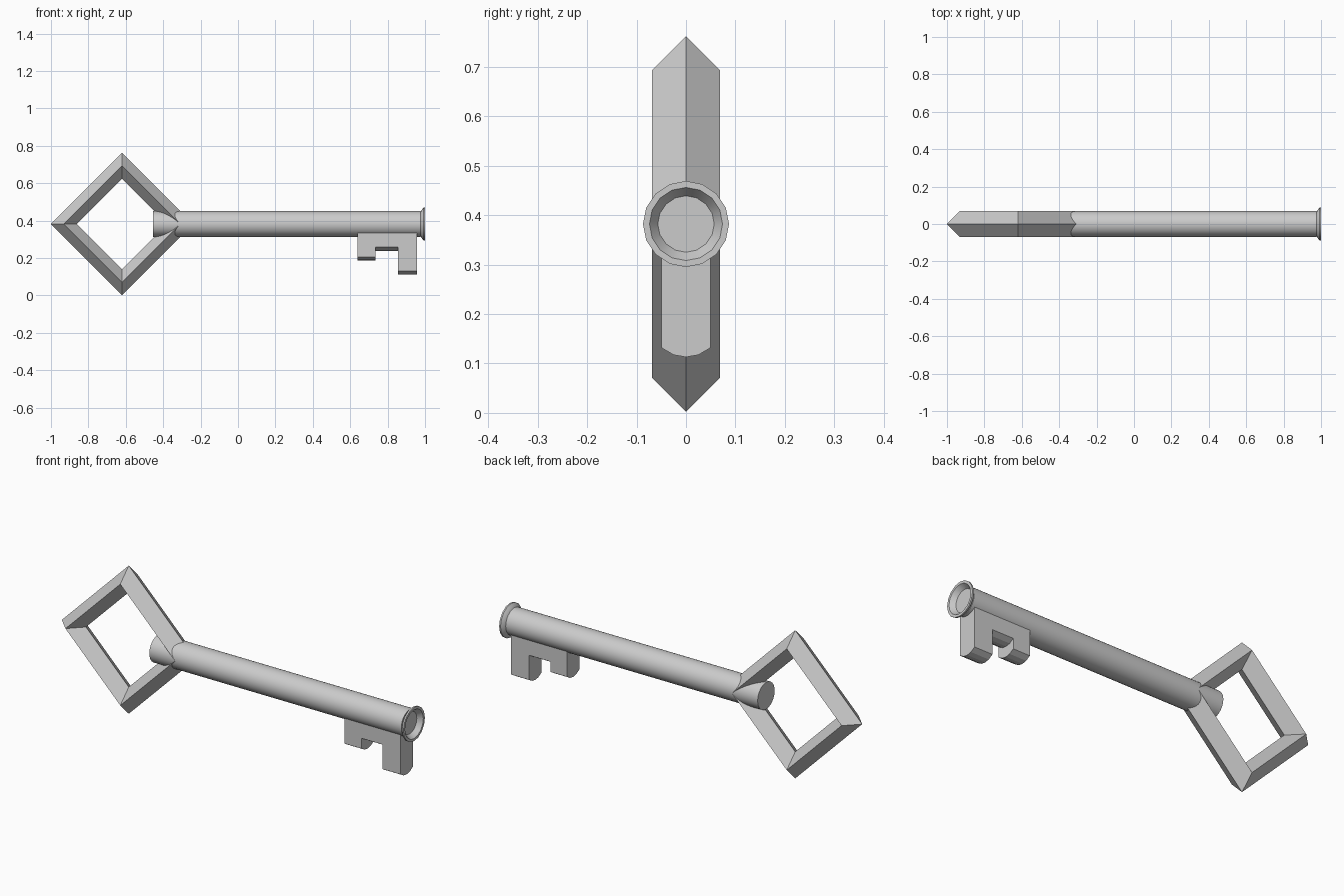
import bpy, bmesh
from math import cos, sin, pi, sqrt

if "Cube" in bpy.data.objects:
    bpy.data.objects.remove(bpy.data.objects["Cube"])

AXIS_Z = 0.382

metal = bpy.data.materials.new("grey_metal")
metal.use_nodes = True
grey = (0.6, 0.6, 0.6, 1)
metal.diffuse_color = grey
metal.node_tree.nodes["Principled BSDF"].inputs["Base Color"].default_value = grey


def finish(name, bm, smooth=False):
    bmesh.ops.recalc_face_normals(bm, faces=bm.faces)
    mesh = bpy.data.meshes.new(name)
    bm.to_mesh(mesh)
    bm.free()
    mesh.materials.append(metal)
    obj = bpy.data.objects.new(name, mesh)
    bpy.context.collection.objects.link(obj)
    if smooth:
        bpy.ops.object.select_all(action="DESELECT")
        obj.select_set(True)
        bpy.context.view_layer.objects.active = obj
        bpy.ops.object.shade_smooth_by_angle(angle=pi / 6)
    return obj


def loft(name, rings, closed=False, smooth=False):
    """Skin a row of point rings; cap the ends unless the row is closed."""
    bm = bmesh.new()
    loops = [[bm.verts.new(p) for p in ring] for ring in rings]
    n = len(loops[0])
    pairs = list(zip(loops, loops[1:]))
    if closed:
        pairs.append((loops[-1], loops[0]))
    else:
        bm.faces.new(loops[0])
        bm.faces.new(loops[-1])
    for a, b in pairs:
        for i in range(n):
            j = (i + 1) % n
            bm.faces.new((a[i], a[j], b[j], b[i]))
    return finish(name, bm, smooth)


def circle(x, r, n):
    return [(x, r * cos(2 * pi * i / n), AXIS_Z + r * sin(2 * pi * i / n)) for i in range(n)]


# Bow: square ring standing on its corner, with a diamond cross-section
section = [(0.38, 0), (0.311, 0.069), (0.243, 0), (0.311, -0.069)]
bow = []
for k in range(4):
    c, s = cos(k * pi / 2), sin(k * pi / 2)
    bow.append([(-0.62 + r * c, y, AXIS_Z + r * s) for r, y in section])
loft("bow", bow, closed=True)

# Shaft: round rod running into the bow opening
loft("shaft", [circle(x, 0.069, 32) for x in (-0.455, 0.975)], smooth=True)

# Collar: flared lip around the end of the shaft
lip = [(0.972, 0.055), (0.978, 0.07), (0.985, 0.079), (0.992, 0.087), (1.0, 0.087), (1.0, 0.074)]
loft("collar", [circle(x, r, 16) for x, r in lip], closed=True, smooth=True)

# Bit: toothed plate under the shaft with rounded lower edges
outline = [(0.64, 0.36), (0.64, 0.205), (0.735, 0.205), (0.735, 0.258),
           (0.855, 0.258), (0.855, 0.132), (0.957, 0.132), (0.957, 0.36)]
slices = []
for i in range(5):
    y = -0.05 + 0.025 * i
    drop = sqrt(0.075 ** 2 - y ** 2) - sqrt(0.075 ** 2 - 0.05 ** 2)
    slices.append([(x, y, z - drop if z < 0.3 else z) for x, z in outline])
loft("bit", slices)
